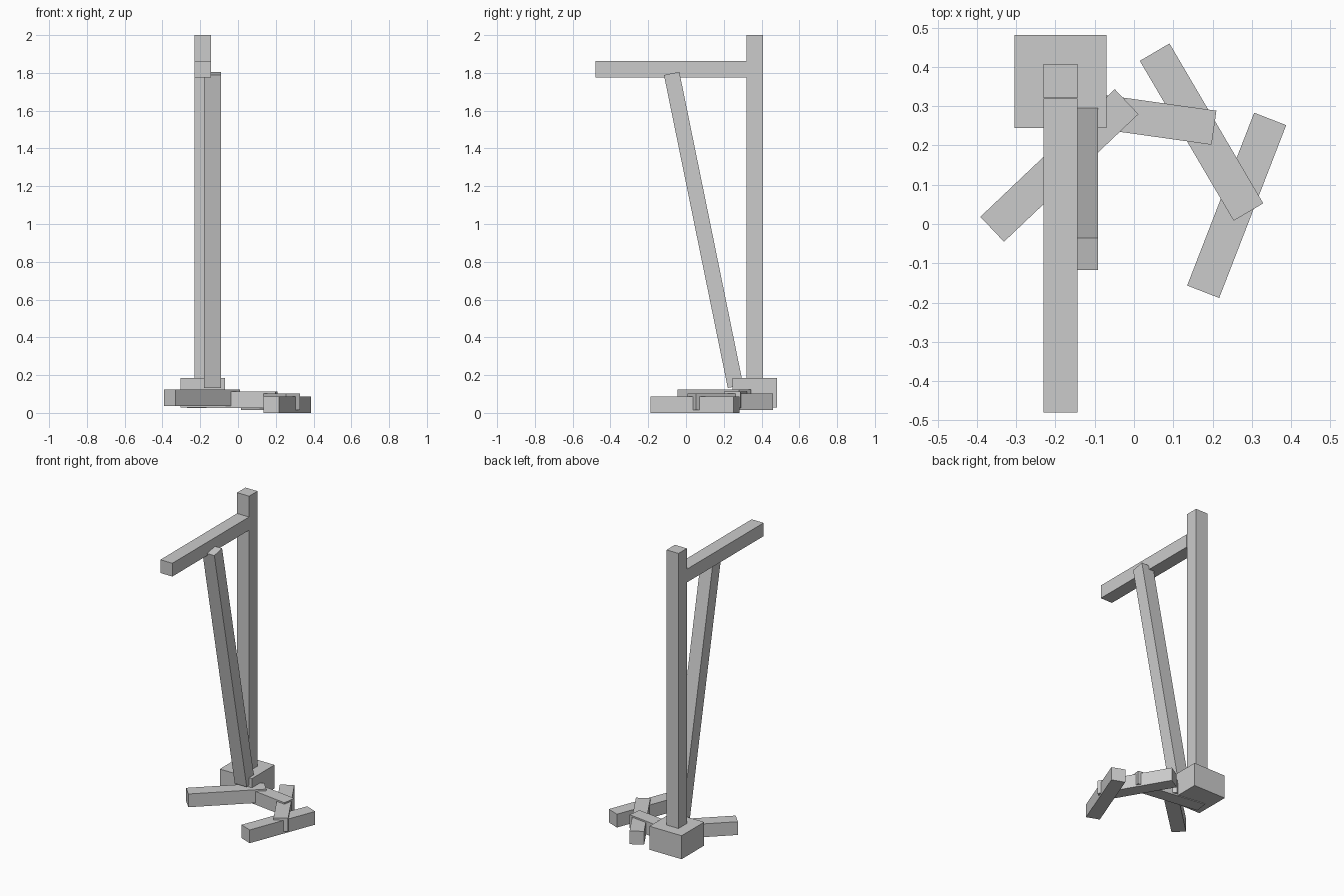
import bpy
from math import radians, atan2
from mathutils import Matrix, Vector

if "Cube" in bpy.data.objects:
    bpy.data.objects.remove(bpy.data.objects["Cube"])

grey = bpy.data.materials.new("plain grey")
grey.diffuse_color = (0.6, 0.6, 0.6, 1.0)
grey.use_nodes = True
grey.node_tree.nodes["Principled BSDF"].inputs["Base Color"].default_value = grey.diffuse_color


def block(name, center, size, rotation=(0, 0, 0)):
    """Flat-faced box with baked-in size, placed at center."""
    bpy.ops.mesh.primitive_cube_add(size=1, location=center, rotation=rotation)
    ob = bpy.context.object
    ob.name = name
    ob.data.transform(Matrix.Diagonal((*size, 1)))
    ob.data.materials.append(grey)
    return ob


T = 0.0875      # timber thickness
PLANK = 0.472   # length of the loose planks

# Base block, upright post and the arm reaching forward
block("base_block", (-0.187, 0.363, 0.107), (0.235, 0.236, 0.155))
block("post", (-0.187, 0.364, 1.09), (T, T, 1.82))
block("arm", (-0.187, -0.08, 1.819), (T, 0.80, T))

# Leaning brace beside the arm
top, foot = Vector((-0.135, -0.076, 1.797)), Vector((-0.135, 0.262, 0.14))
d = top - foot
block("brace", (top + foot) / 2, (T, 0.083, d.length), (atan2(-d.y, d.z), 0, 0))

# Loose planks on the ground: centre x, centre y, underside z, heading
planks = [
    (-0.190, 0.149, 0.036, 43.5),
    (-0.030, 0.278, 0.025, -8.0),
    (0.172, 0.234, 0.015, -59.6),
    (0.2615, 0.0475, 0.0, 68.8),
]
for i, (x, y, z, heading) in enumerate(planks, 1):
    block(f"ground_plank_{i}", (x, y, z + T / 2), (PLANK, T, T),
          (0, 0, radians(heading)))
